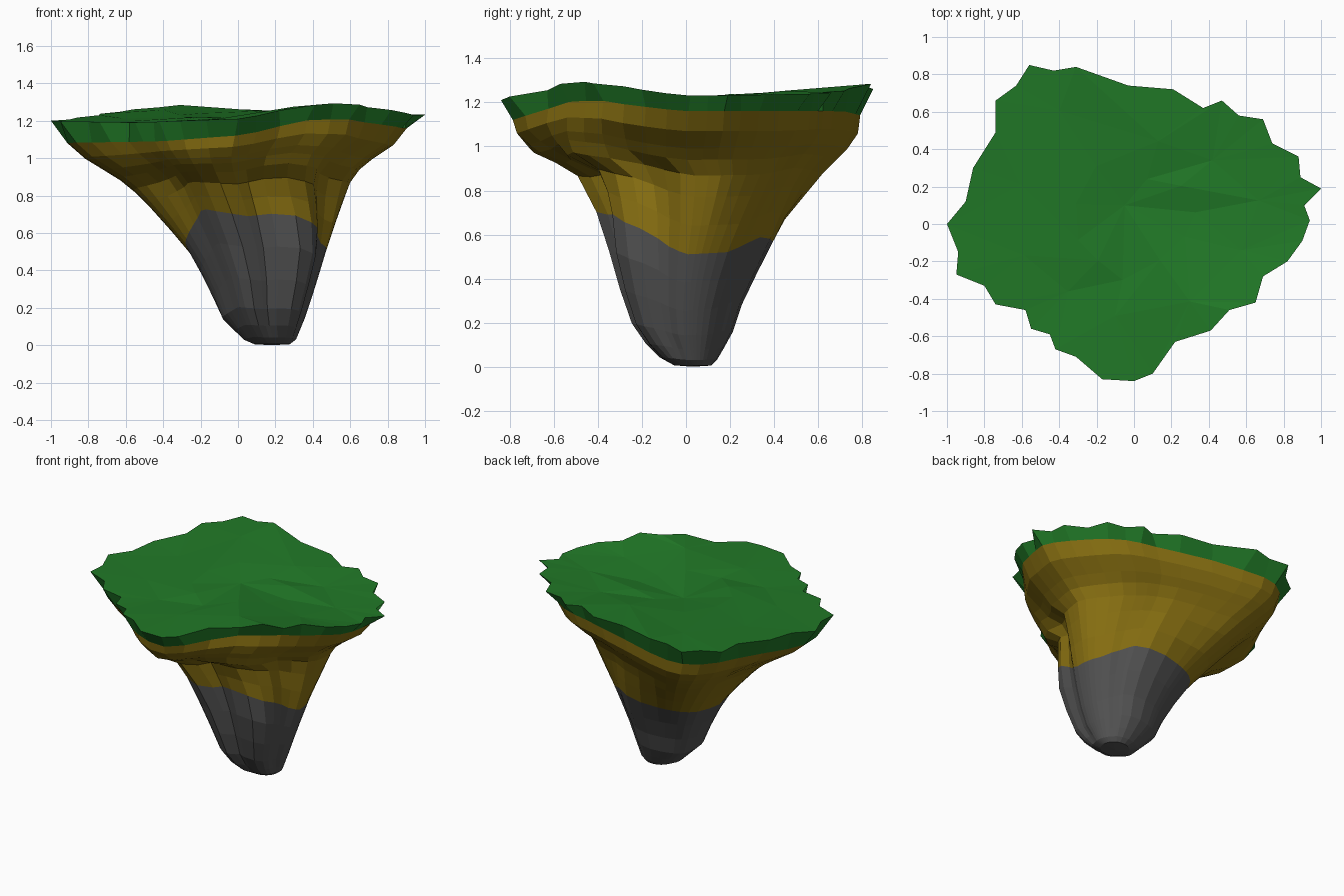
import bpy, math, random
from mathutils import Vector

if "Cube" in bpy.data.objects:
    bpy.data.objects.remove(bpy.data.objects["Cube"])

random.seed(4)

# Jagged rim of the grass seen from above
RIM = [(-1, 0), (-.94, -.15), (-.95, -.27), (-.8, -.33), (-.74, -.43), (-.58, -.46), (-.55, -.56),
       (-.45, -.59), (-.42, -.67), (-.31, -.71), (-.17, -.83), (0, -.84), (.1, -.8), (.22, -.63),
       (.41, -.57), (.51, -.46), (.65, -.42), (.69, -.28), (.82, -.2), (.9, -.09), (.94, .02),
       (.91, .1), (1, .19), (.89, .25), (.88, .36), (.74, .43), (.69, .56), (.56, .58), (.47, .66),
       (.37, .62), (.21, .72), (-.03, .74), (-.31, .84), (-.43, .82), (-.56, .85), (-.63, .74),
       (-.74, .66), (-.74, .49), (-.86, .3), (-.9, .12)]
N = len(RIM)
ANG = [math.degrees(math.atan2(y, x)) % 360 for x, y in RIM]

# Heights by angle: rim, grass bottom, rock top
RIM_Z = [(0, 1.23), (45, 1.24), (90, 1.26), (110, 1.285), (135, 1.24), (180, 1.2), (225, 1.19),
         (270, 1.21), (300, 1.28), (320, 1.295), (340, 1.27), (360, 1.23)]
DIRT_Z = [(0, 1.16), (90, 1.16), (135, 1.13), (180, 1.08), (235, 1.09), (270, 1.12),
          (300, 1.2), (325, 1.21), (360, 1.16)]
ROCK_Z = [(0, .51), (30, .52), (60, .59), (90, .57), (135, .54), (180, .49), (205, .58), (235, .73),
          (270, .69), (300, .71), (330, .62), (345, .55), (360, .51)]
# Body extents by height: min x, max x, min y, max y
BODY = [(0, .1, .27, -.04, .11), (.03, .03, .31, -.11, .14), (.15, -.09, .36, -.24, .21),
        (.3, -.15, .41, -.3, .26), (.5, -.26, .47, -.36, .36), (.7, -.43, .54, -.43, .48),
        (.88, -.6, .6, -.53, .6), (.92, -.645, .62, -.6, .64), (.95, -.68, .64, -.7, .665),
        (1.03, -.77, .71, -.76, .74), (1.1, -.85, .82, -.8, .78), (1.17, -.9, .91, -.81, .81)]
# Grooves (positive) and ridges (negative): angle, depth, width
GROOVES = [(277, .22, 13), (342, .09, 9), (50, .06, 13), (142, -.11, 20), (313, -.1, 14), (225, .08, 20)]


def interp(table, t):
    for a, b in zip(table, table[1:]):
        if t <= b[0]:
            f = max(0, (t - a[0]) / (b[0] - a[0]))
            v = [p + (q - p) * f for p, q in zip(a[1:], b[1:])]
            return v if len(v) > 1 else v[0]
    return table[-1][1:] if len(table[-1]) > 2 else table[-1][1]


def soft_rim(i):
    return sum((Vector(RIM[(i + k) % N]) * w for k, w in ((-1, .25), (0, .5), (1, .25))), Vector((0, 0))) * .95


def body_point(i, z, t=0):
    # Oval low down, a shrunken copy of the rim higher up, the rim itself at t = 1
    x0, x1, y0, y1 = interp(BODY, z)
    a = math.radians(ANG[i])
    rim = soft_rim(i)
    unit = Vector((math.cos(a), math.sin(a)))
    unit = unit.lerp(Vector((rim.x / .9, rim.y / .78)), min(1, max(0, (z - .5) / .35)))
    off = Vector(((x1 - x0) / 2 * unit.x, (y1 - y0) / 2 * unit.y))
    fade = min(1, z / .12) * min(1, max(0, (1.12 - z) / .25))
    for g, depth, width in GROOVES:
        d = (ANG[i] - g + 180) % 360 - 180
        off *= 1 - depth * fade * math.exp(-(d / width) ** 2)
    p = Vector(((x0 + x1) / 2, (y0 + y1) / 2)) + off
    p = p.lerp(rim, max(0, (t - .5) / .5) ** 2.5)
    return (p.x, p.y, z)


def dirt_ring(t):
    ring = []
    for i in range(N):
        zb, zt = interp(ROCK_Z, ANG[i]), interp(DIRT_Z, ANG[i])
        ring.append(body_point(i, zb + (zt - zb) * t, t))
    return ring


def rock_ring(t):
    return [body_point(i, interp(ROCK_Z, ANG[i]) * t) for i in range(N)]


def build(name, rings, color, tip=None, extra=None):
    verts = [v for r in rings for v in r]
    faces = [(r * N + i, r * N + (i + 1) % N, (r + 1) * N + (i + 1) % N, (r + 1) * N + i)
             for r in range(len(rings) - 1) for i in range(N)]
    if tip:
        verts.append(tip)
        faces += [(i, len(verts) - 1, (i + 1) % N) for i in range(N)]
    if extra:
        extra(verts, faces, (len(rings) - 1) * N)
    mesh = bpy.data.meshes.new(name)
    mesh.from_pydata(verts, [], faces)
    mat = bpy.data.materials.new(name + "_colour")
    mat.diffuse_color = color
    mat.use_nodes = True
    mat.node_tree.nodes["Principled BSDF"].inputs["Base Color"].default_value = mat.diffuse_color
    mesh.materials.append(mat)
    obj = bpy.data.objects.new(name, mesh)
    bpy.context.collection.objects.link(obj)


def grass_top(verts, faces, base):
    # Coarse uneven facets from the rim to the middle
    s, m = len(verts), N // 4
    for scale in (.66, .33):
        for k in range(m):
            x, y, z = verts[base + 4 * k + 2]
            f = scale * random.uniform(.88, 1.12)
            verts.append((x * f, y * f, 1.225 + (z - 1.225) * f + random.uniform(-.012, .012)))
    verts.append((-.05, .1, 1.215))
    for k in range(m):
        n = (k + 1) % m
        for j in range(4):
            faces.append((base + 4 * k + j, base + (4 * k + j + 1) % N, s + k))
        faces.append((base + 4 * n, s + n, s + k))
        faces.append((s + k, s + n, s + m + n))
        faces.append((s + k, s + m + n, s + m + k))
        faces.append((s + m + k, s + m + n, s + 2 * m))


# Rock base, dirt middle and grass cap
build("rock_base", [rock_ring(t) for t in (.01, .06, .15, .28, .5, .75, 1)],
      (.085, .085, .085, 1), tip=(.18, .03, 0))
build("dirt_body", [dirt_ring(t) for t in (0, .2, .4, .55, .66, .74, .86, 1)], (.26, .17, .006, 1))
rim = [(x, y, interp(RIM_Z, a)) for (x, y), a in zip(RIM, ANG)]
build("grass_cap", [dirt_ring(1), rim], (.015, .19, .02, 1), extra=grass_top)
